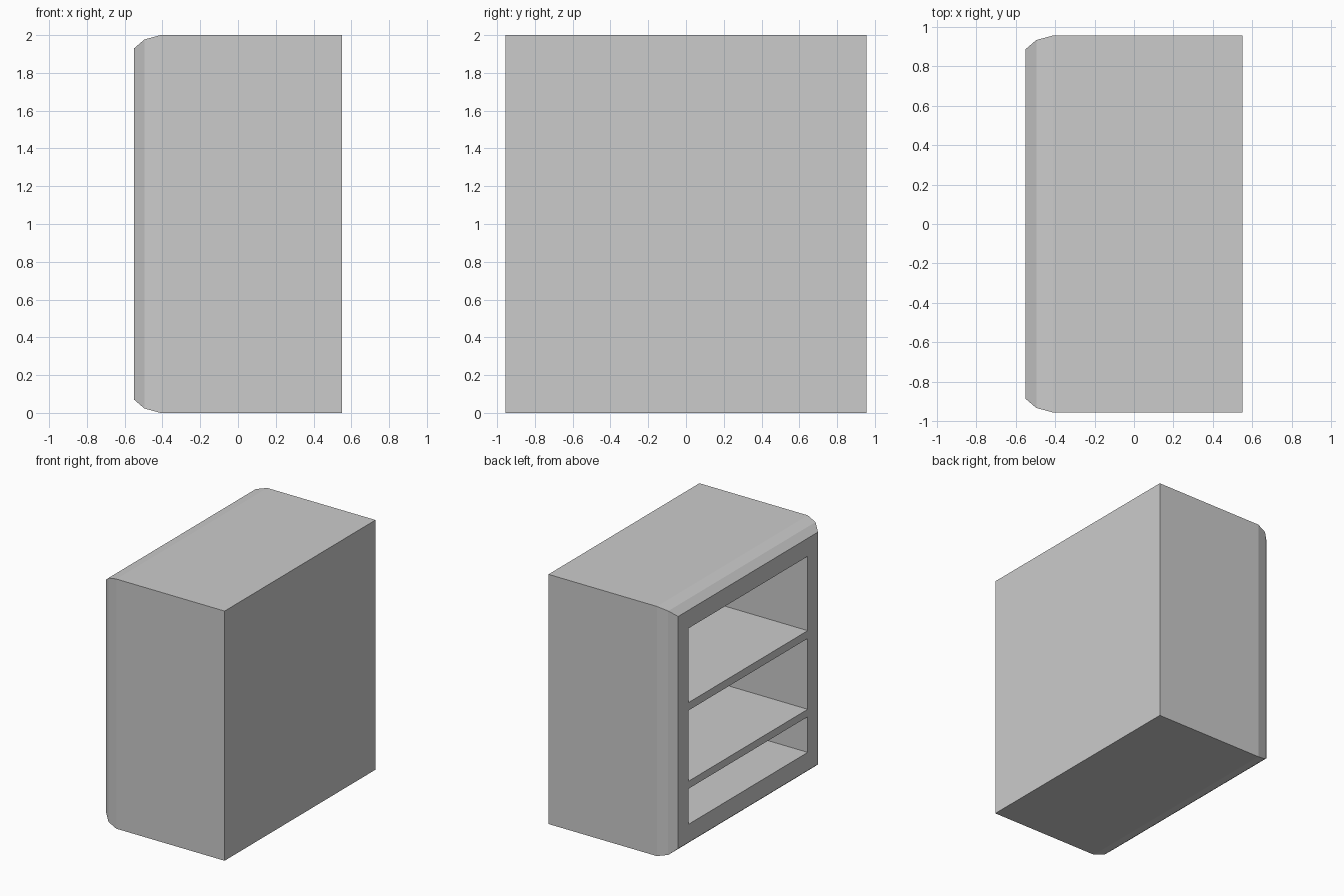
import bpy, bmesh

if "Cube" in bpy.data.objects:
    bpy.data.objects.remove(bpy.data.objects["Cube"])

HY, H = 0.955, 2.0        # half width, height
OPEN_IN = 0.2             # wall thickness at the sides
FRONT, BACK, POCKET = -0.55, 0.55, 0.35


def finish(name, bm):
    bmesh.ops.recalc_face_normals(bm, faces=bm.faces)
    mesh = bpy.data.meshes.new(name)
    bm.to_mesh(mesh)
    bm.free()
    obj = bpy.data.objects.new(name, mesh)
    bpy.context.collection.objects.link(obj)
    return obj


def loft(name, rings):
    """Skin rectangles given as (x, side inset, top/bottom inset), capped at both ends."""
    bm = bmesh.new()
    loops = []
    for x, iy, iz in rings:
        y = HY - iy
        loops.append([bm.verts.new(p) for p in
                      ((x, -y, iz), (x, y, iz), (x, y, H - iz), (x, -y, H - iz))])
    for a, b in zip(loops, loops[1:]):
        for i in range(4):
            j = (i + 1) % 4
            bm.faces.new((a[i], a[j], b[j], b[i]))
    bm.faces.new(loops[0])
    bm.faces.new(loops[-1])
    return finish(name, bm)


def box(name, x0, x1, y0, y1, z0, z1):
    bm = bmesh.new()
    bmesh.ops.create_cube(bm, size=1)
    for v in bm.verts:
        v.co = (x1 if v.co.x > 0 else x0, y1 if v.co.y > 0 else y0, z1 if v.co.z > 0 else z0)
    return finish(name, bm)


# Cabinet shell: rounded front edges, flat front frame, recessed pocket
loft("cabinet_body", [
    (BACK, 0, 0),
    (-0.41, 0, 0),
    (-0.495, 0.023, 0.023),
    (FRONT, 0.07, 0.07),
    (FRONT, OPEN_IN, 0.215),
    (POCKET, OPEN_IN, 0.215),
])

# Shelves, flush with the front frame
for name, z0, z1 in (("lower_shelf", 0.50, 0.56), ("upper_shelf", 1.127, 1.19)):
    box(name, FRONT, POCKET, -HY + OPEN_IN, HY - OPEN_IN, z0, z1)
